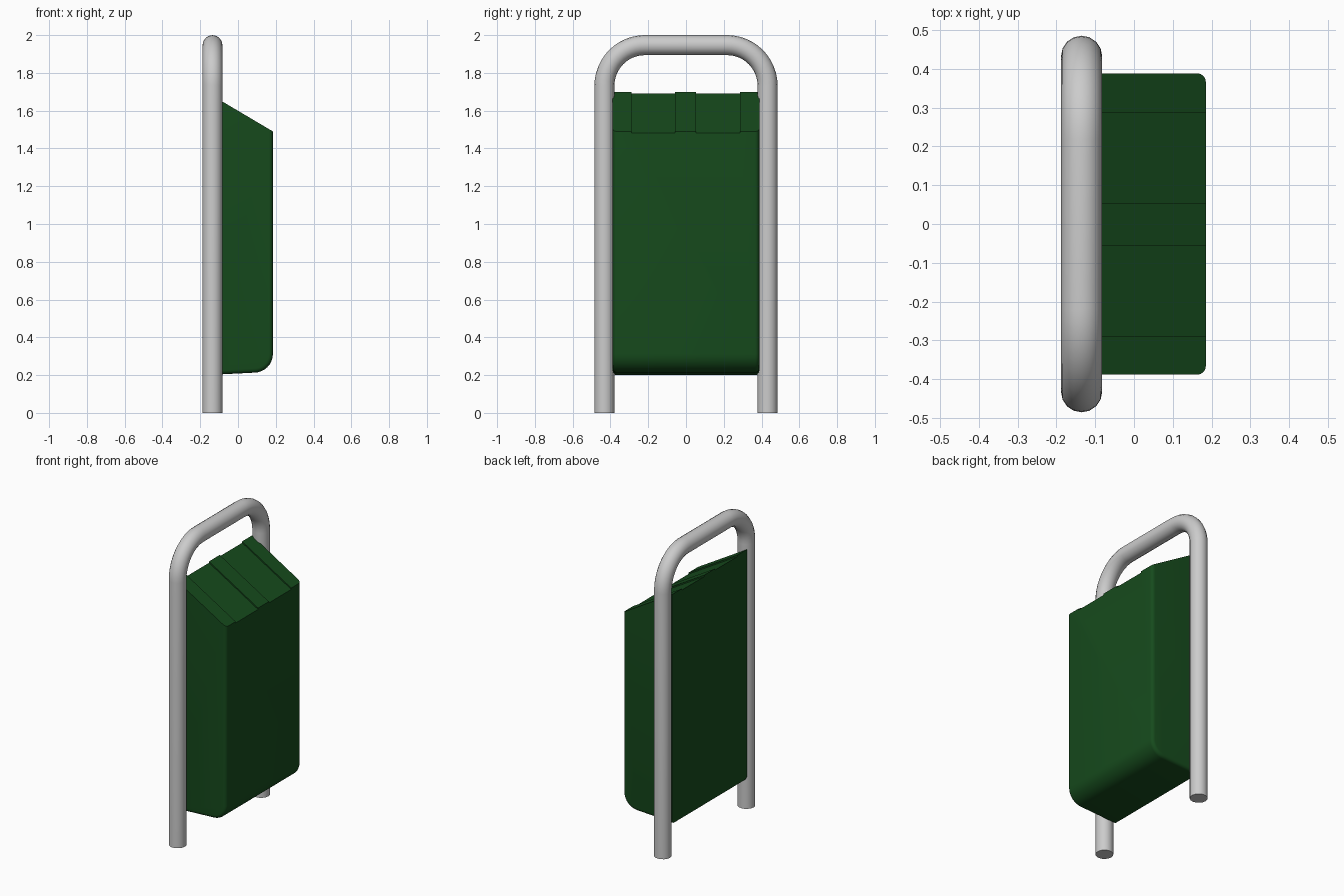
import bpy, bmesh, math
from mathutils import Matrix

if "Cube" in bpy.data.objects:
    bpy.data.objects.remove(bpy.data.objects["Cube"])


def activate(ob):
    bpy.ops.object.select_all(action='DESELECT')
    ob.select_set(True)
    bpy.context.view_layer.objects.active = ob


def finish(ob, angle=35):
    # apply curve / modifiers, then smooth with sharp corners kept
    activate(ob)
    bpy.ops.object.convert(target='MESH')
    bpy.ops.object.shade_smooth_by_angle(angle=math.radians(angle))


def mesh_object(name, bm):
    bmesh.ops.recalc_face_normals(bm, faces=bm.faces[:])
    me = bpy.data.meshes.new(name)
    bm.to_mesh(me)
    bm.free()
    ob = bpy.data.objects.new(name, me)
    bpy.context.collection.objects.link(ob)
    return ob


# bent tube frame
TUBE_R, TUBE_X, LEG_Y, BEND = 0.053, -0.135, 0.432, 0.215
TOP = 2.0 - TUBE_R
half = [(LEG_Y, 0.0)]
for i in range(13):
    a = math.pi / 2 * i / 12
    half.append((LEG_Y - BEND + BEND * math.cos(a), TOP - BEND + BEND * math.sin(a)))
path = half + [(-y, z) for y, z in reversed(half)]
cu = bpy.data.curves.new("tube_frame", 'CURVE')
cu.dimensions = '3D'
cu.bevel_depth = TUBE_R
cu.bevel_resolution = 6
cu.use_fill_caps = True
sp = cu.splines.new('POLY')
sp.points.add(len(path) - 1)
for p, (y, z) in zip(sp.points, path):
    p.co = (TUBE_X, y, z, 1)
frame = bpy.data.objects.new("tube_frame", cu)
bpy.context.collection.objects.link(frame)
finish(frame)

# bin body: side profile with rounded lower front, extruded across y
BACK, FRONT, Z_BACK, Z_FRONT, W = -0.17, 0.185, 1.70, 1.49, 0.388
profile = [(BACK, Z_BACK), (BACK, 0.20)]
for i in range(9):
    a = -math.pi / 2 + math.pi / 2 * i / 8
    profile.append((0.085 + 0.10 * math.cos(a), 0.313 + 0.10 * math.sin(a)))
profile.append((FRONT, Z_FRONT))
bm = bmesh.new()
face = bm.faces.new([bm.verts.new((x, -W, z)) for x, z in profile])
ext = bmesh.ops.extrude_face_region(bm, geom=[face])
for v in ext["geom"]:
    if isinstance(v, bmesh.types.BMVert):
        v.co.y = W


def rounded(e):
    # side edges along the front and bottom, not the back or the slanted top
    a, b = (v.co for v in e.verts)
    is_back = a.x < BACK + .01 and b.x < BACK + .01
    is_top = min(a.z, b.z) > 1.4
    return abs(a.y - b.y) < 1e-5 and not is_back and not is_top


bmesh.ops.bevel(bm, geom=[e for e in bm.edges if rounded(e)], offset=0.022,
                segments=4, profile=0.5, affect='EDGES')
body = mesh_object("bin_body", bm)

# two shallow lid panels sunk into the slanted top
slope = math.atan2(Z_BACK - Z_FRONT, FRONT - BACK)
DEPTH = 0.008
cutters = []
for y in (-0.173, 0.170):
    bm = bmesh.new()
    bmesh.ops.create_cube(bm, size=1)
    m = (Matrix.Translation(((BACK + FRONT) / 2, y, (Z_BACK + Z_FRONT) / 2))
         @ Matrix.Rotation(slope, 4, 'Y')
         @ Matrix.Translation((0, 0, 0.1 - DEPTH))
         @ Matrix.Diagonal((0.7, 0.232, 0.2, 1)))
    bm.transform(m)
    c = mesh_object("lid_cutter", bm)
    c.hide_render = True
    cutters.append(c)
    mod = body.modifiers.new("panel", 'BOOLEAN')
    mod.operation = 'DIFFERENCE'
    mod.solver = 'EXACT'
    mod.object = c
finish(body)
for c in cutters:
    bpy.data.objects.remove(c)

# green paint
green = bpy.data.materials.new("green_paint")
green.diffuse_color = (0.008, 0.07, 0.012, 1)
green.use_nodes = True
green.node_tree.nodes["Principled BSDF"].inputs["Base Color"].default_value = green.diffuse_color
body.data.materials.clear()
body.data.materials.append(green)
